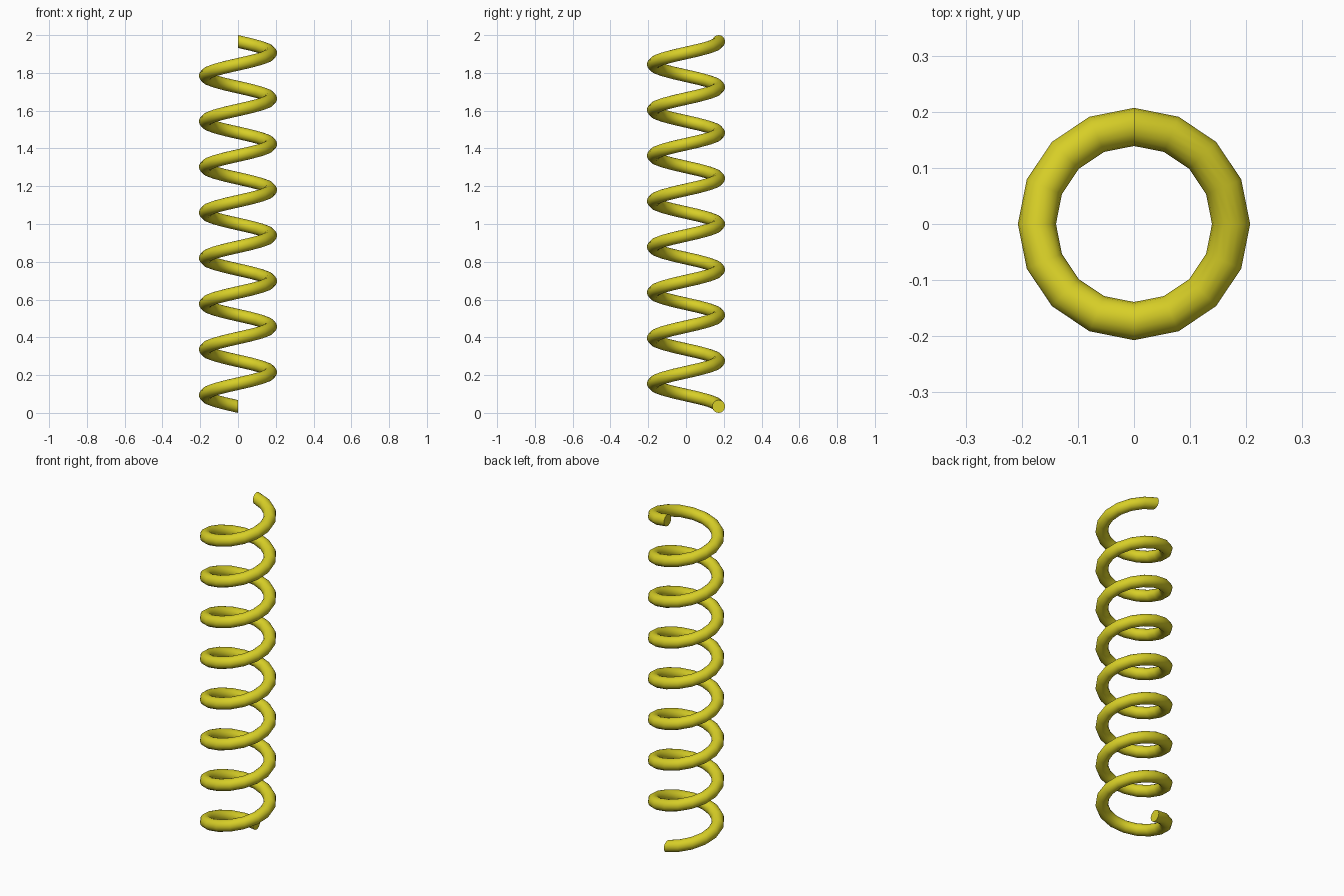
import bpy, bmesh
from math import pi, sin, cos, radians

if "Cube" in bpy.data.objects:
    bpy.data.objects.remove(bpy.data.objects["Cube"])

COIL_R, WIRE_R = 0.173, 0.034
TURNS, STEPS, SIDES = 8, 16, 16
Z0, Z1 = WIRE_R, 2 - WIRE_R

bm = bmesh.new()

# Wire cross-sections, upright and radial, climbing counter-clockwise from the back
rings = []
count = TURNS * STEPS
for i in range(count + 1):
    a = pi / 2 + 2 * pi * i / STEPS
    z = Z0 + (Z1 - Z0) * i / count
    ring = []
    for j in range(SIDES):
        b = 2 * pi * j / SIDES
        r = COIL_R + WIRE_R * cos(b)
        ring.append(bm.verts.new((r * cos(a), r * sin(a), z + WIRE_R * sin(b))))
    rings.append(ring)

# Wire skin
for lo, hi in zip(rings, rings[1:]):
    for j in range(SIDES):
        k = (j + 1) % SIDES
        bm.faces.new((lo[j], lo[k], hi[k], hi[j]))

# Flat end caps
bm.faces.new(rings[0])
bm.faces.new(rings[-1])
bmesh.ops.recalc_face_normals(bm, faces=bm.faces)

mesh = bpy.data.meshes.new("coil_spring")
bm.to_mesh(mesh)
bm.free()
spring = bpy.data.objects.new("coil_spring", mesh)
bpy.context.collection.objects.link(spring)

# Yellow paint
paint = bpy.data.materials.new("yellow_paint")
paint.diffuse_color = (0.68, 0.62, 0.02, 1)
paint.use_nodes = True
paint.node_tree.nodes["Principled BSDF"].inputs["Base Color"].default_value = paint.diffuse_color
mesh.materials.append(paint)

bpy.context.view_layer.objects.active = spring
spring.select_set(True)
bpy.ops.object.shade_smooth_by_angle(angle=radians(35))
